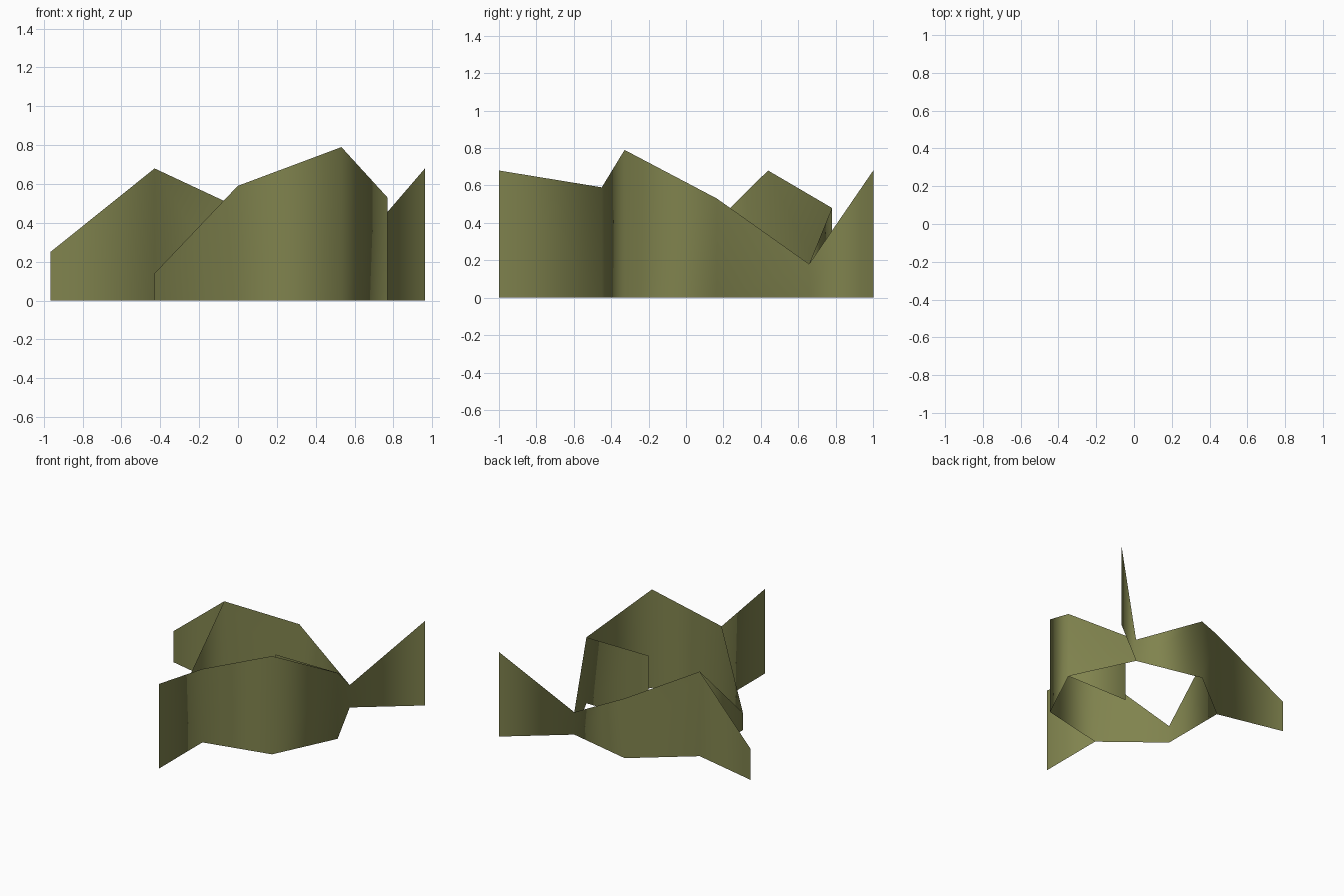
import bpy, bmesh, math

if "Cube" in bpy.data.objects:
    bpy.data.objects.remove(bpy.data.objects["Cube"])

# Seven-sided ring of thin upright panels with uneven top heights, plus four fins
R, CX, CY = 0.631, 0.139, 0.165
FIN = 0.55
STEP = 2 * math.pi / 28          # fins point along 1/28 turn directions
RING_HEIGHTS = [0.53, 0.18, 0.48, 0.68, 0.14, 0.59, 0.79]
# ring corner: (direction in steps, tip height)
FINS = {0: (14, 0.53), 1: (3, 0.68), 3: (13, 0.25), 5: (21, 0.68)}

olive = bpy.data.materials.new("olive")
olive.diffuse_color = (0.216, 0.227, 0.076, 1)
olive.use_nodes = True
olive.node_tree.nodes["Principled BSDF"].inputs["Base Color"].default_value = olive.diffuse_color

bm = bmesh.new()


def post(x, y, h):
    """Bottom and top vertex of an upright edge."""
    return bm.verts.new((x, y, 0)), bm.verts.new((x, y, h))


def panel(a, b):
    f = bm.faces.new((a[0], b[0], b[1], a[1]))
    f.smooth = True


# ring
posts = []
for i, h in enumerate(RING_HEIGHTS):
    a = 2 * math.pi * i / 7
    posts.append(post(CX + R * math.cos(a), CY + R * math.sin(a), h))
for i in range(7):
    panel(posts[i], posts[(i + 1) % 7])

# fins (three outward, one inward)
for i, (d, h) in FINS.items():
    base = posts[i][0].co
    a = d * 2 * math.pi / 28
    # direction steps are 1/28 turn
    tip = post(base.x + FIN * math.cos(a), base.y + FIN * math.sin(a), h)
    panel(posts[i], tip)

mesh = bpy.data.meshes.new("panel_ring")
bm.to_mesh(mesh)
bm.free()
mesh.materials.append(olive)
obj = bpy.data.objects.new("panel_ring", mesh)
bpy.context.collection.objects.link(obj)
